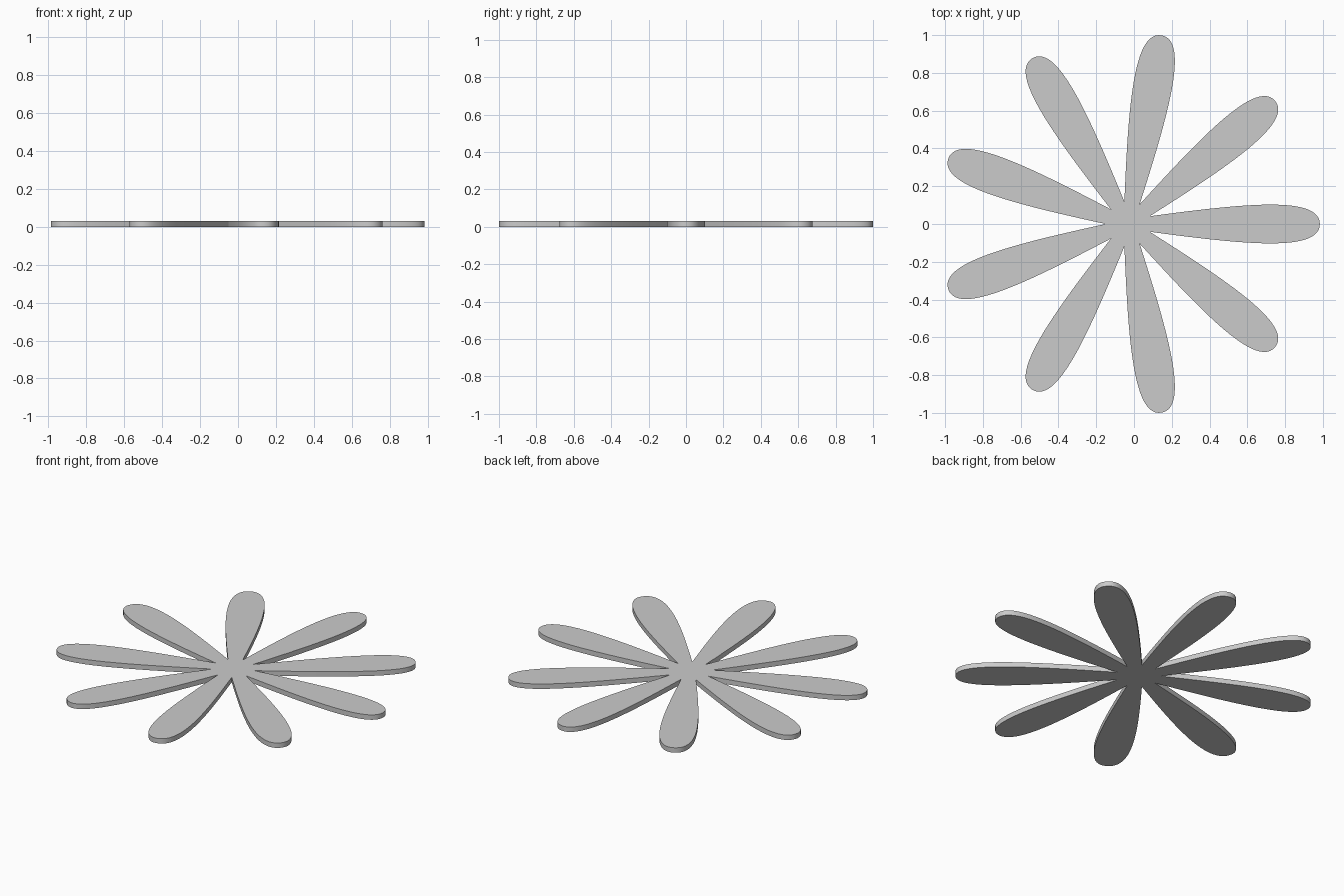
import bpy, bmesh, math
from mathutils import Vector, Matrix
from mathutils.geometry import interpolate_bezier

if "Cube" in bpy.data.objects:
    bpy.data.objects.remove(bpy.data.objects["Cube"])

PETALS = 9
THICK = 0.03
CENTRE = Vector((-0.03, 0, 0))
STEP = 2 * math.pi / PETALS

# Half petal edge: blunt round tip down to the notch between two petals
notch = Vector((0.12 * math.cos(STEP / 2), 0.12 * math.sin(STEP / 2), 0))
half = interpolate_bezier(Vector((1.014, 0, 0)), Vector((1.014, 0.152, 0)),
                          Vector((0.61, 0.108, 0)), notch, 25)
# Full petal edge, from just past the lower notch to the upper notch
petal = [Vector((p.x, -p.y, 0)) for p in half[-2:0:-1]] + list(half)

# Whole outline by turning the petal about the flower centre
outline = []
for i in range(PETALS):
    turn = Matrix.Rotation(i * STEP, 3, 'Z')
    outline += [turn @ p + CENTRE for p in petal]

# Flat plate extruded upward
bm = bmesh.new()
face = bm.faces.new([bm.verts.new(p) for p in outline])
top = bmesh.ops.extrude_face_region(bm, geom=[face])
bmesh.ops.translate(bm, vec=(0, 0, THICK),
                    verts=[g for g in top["geom"] if isinstance(g, bmesh.types.BMVert)])
bmesh.ops.recalc_face_normals(bm, faces=bm.faces)
mesh = bpy.data.meshes.new("flower_plate")
bm.to_mesh(mesh)
bm.free()
flower = bpy.data.objects.new("flower_plate", mesh)
bpy.context.collection.objects.link(flower)

# Smooth rim with crisp top and bottom edges
bpy.context.view_layer.objects.active = flower
flower.select_set(True)
bpy.ops.object.shade_smooth_by_angle(angle=math.radians(30))
